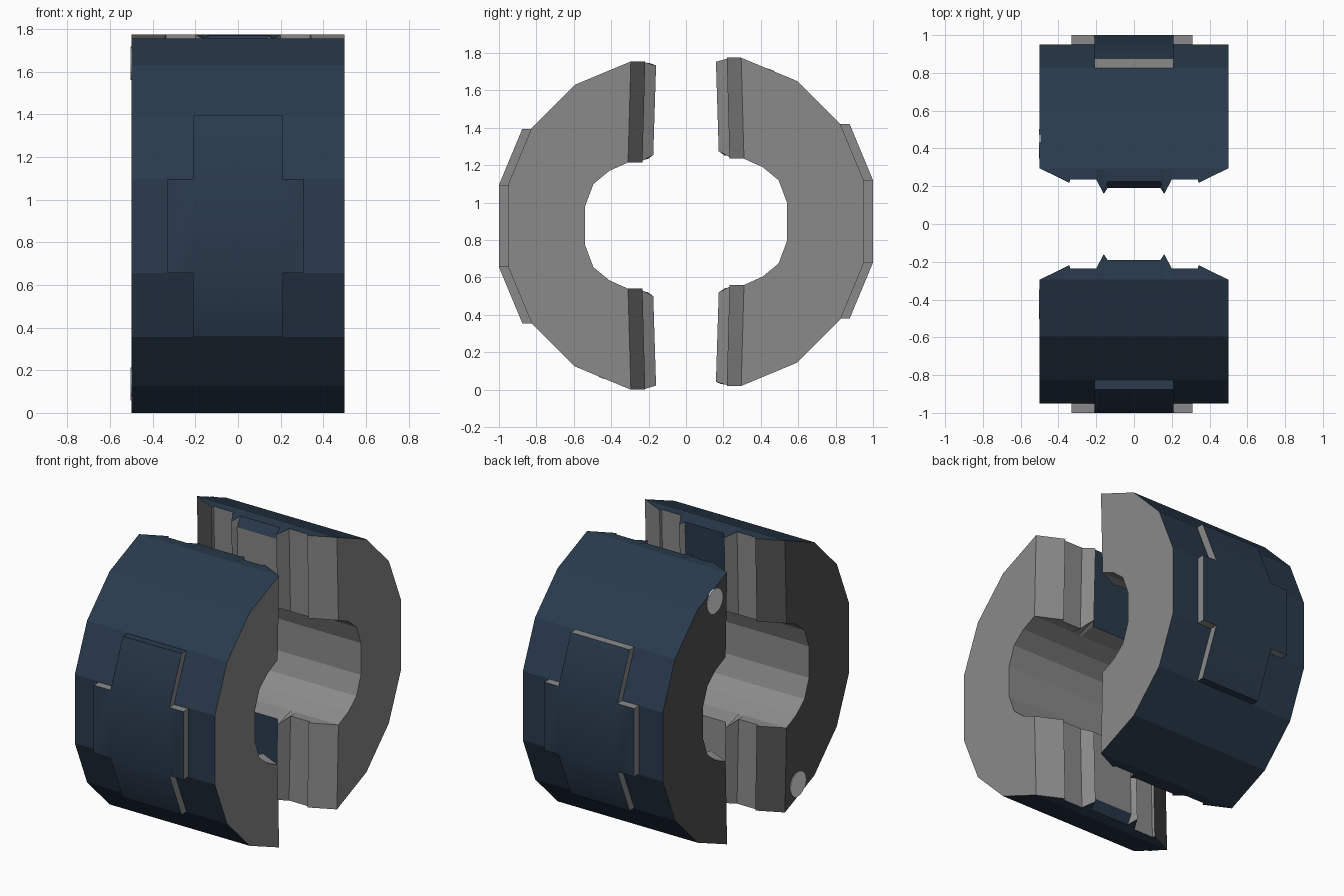
import bpy, bmesh, math
from mathutils import Matrix

if "Cube" in bpy.data.objects:
    bpy.data.objects.remove(bpy.data.objects["Cube"])


def material(name, rgb):
    m = bpy.data.materials.new(name)
    m.diffuse_color = (*rgb, 1)
    m.use_nodes = True
    m.node_tree.nodes["Principled BSDF"].inputs["Base Color"].default_value = m.diffuse_color
    return m


MATERIALS = [material("core grey", (0.255, 0.255, 0.255)),
             material("shell navy", (0.0225, 0.043, 0.074)),
             material("end dark grey", (0.085, 0.085, 0.085)),
             material("dot light grey", (0.9, 0.9, 0.9))]
GREY, NAVY, DARK, LIGHT = range(4)
MID = 0.8975   # height of the horizontal mirror line of the back half

# upper half of the outer and inner outlines (y, z)
OUTER = [(0.295, 1.775), (0.595, 1.65), (0.825, 1.42), (0.95, 1.12)]
INNER = [(0.31, 1.235), (0.41, 1.19), (0.495, 1.12), (0.54, 1.0)]
# mating face: (x, y) for the half x > 0, from the end to the middle
MATE = [(0.5, 0.295), (0.342, 0.218), (0.338, 0.235), (0.2, 0.235),
        (0.16, 0.16), (0.14, 0.19)]


def mirrored(pts):
    return [(y, 2 * MID - z) for y, z in pts]


def section(m):
    """Closed outline of the back half for a mating face at distance m."""
    k = max(0.0, min(1.0, (0.215 - m) / 0.055))
    top, low = 1.775 - 0.022 * k, 1.235 + 0.04 * k
    split = 1.71
    t = (top - split) / (top - low)
    mate = [(m + 0.015, low), (m + 0.015 * t, split), (m, top)]
    upper = mate + OUTER
    lower = mirrored(upper)[::-1]
    if m == MATE[-1][1]:   # the pocket has a sloping lip at the top
        upper[2] = (0.225, 1.77)
    return upper + lower + mirrored(INNER) + INNER[::-1]


def make_object(name, bm, turned):
    if turned:   # the front half is the back half turned about the x axis
        bm.transform(Matrix.Translation((0, 0, 1.775)) @ Matrix.Rotation(math.pi, 4, 'X'))
    me = bpy.data.meshes.new(name)
    bm.to_mesh(me)
    bm.free()
    for m in MATERIALS:
        me.materials.append(m)
    ob = bpy.data.objects.new(name, me)
    bpy.context.collection.objects.link(ob)


def half_ring(name, turned):
    bm = bmesh.new()
    stations = [(-x, m) for x, m in MATE] + list(reversed(MATE))
    rings = [[bm.verts.new((x, y, z)) for y, z in section(m)] for x, m in stations]
    n = len(rings[0])
    for s, (a, b) in enumerate(zip(rings, rings[1:])):
        pocket = s == len(MATE) - 1
        for i in range(n):
            j = (i + 1) % n
            f = bm.faces.new((a[i], a[j], b[j], b[i]))
            # outer shell, pocket lip at the top and whole panel at the bottom
            if 2 <= i <= 10 or (pocket and i in (1, 11, 12)):
                f.material_index = NAVY
            elif s == 0 and i in (0, 1, 11, 12):   # bevel beside the dark end
                f.material_index = DARK
    bm.faces.new(rings[0]).material_index = DARK
    bm.faces.new(rings[-1])
    bmesh.ops.remove_doubles(bm, verts=bm.verts, dist=0.0008)
    bmesh.ops.recalc_face_normals(bm, faces=bm.faces)
    make_object(name, bm, turned)


def end_dot(name, turned):
    """Thin light disc on the dark end."""
    bm = bmesh.new()
    bmesh.ops.create_cone(bm, cap_ends=True, segments=24, radius1=0.078, radius2=0.078,
                          depth=0.008, matrix=Matrix.Translation((-0.5, 0.425, 1.64))
                          @ Matrix.Rotation(math.pi / 2, 4, 'Y'))
    for f in bm.faces:
        f.material_index = LIGHT
    make_object(name, bm, turned)


def cross_plate(name, turned):
    """Raised cross-shaped plate wrapped over the outer facets."""
    xs = [-0.33, -0.21, 0.21, 0.31]
    rows = [(0.82, 0.875, 1.42), (0.94, 1.0, 1.12), (0.94, 1.0, 0.68), (0.82, 0.875, 0.38)]
    bm = bmesh.new()
    grid = [[bm.verts.new((x, y, z)) for x in xs] for y, _, z in rows]
    for r, c in [(0, 1), (1, 0), (1, 1), (1, 2), (2, 1)]:
        bm.faces.new((grid[r][c], grid[r][c + 1], grid[r + 1][c + 1], grid[r + 1][c]))
    bmesh.ops.delete(bm, geom=[v for v in bm.verts if not v.link_faces], context='VERTS')
    out = bmesh.ops.extrude_face_region(bm, geom=bm.faces[:])["geom"]
    lift = {z: top for _, top, z in rows}
    for g in out:
        if isinstance(g, bmesh.types.BMVert):
            g.co.y = min(lift.items(), key=lambda kv: abs(kv[0] - g.co.z))[1]
        elif isinstance(g, bmesh.types.BMFace):
            g.material_index = NAVY
            g.smooth = True
    bmesh.ops.recalc_face_normals(bm, faces=bm.faces)
    for e in bm.edges:
        e.smooth = all(f.smooth for f in e.link_faces)
    for f in bm.faces:   # the lowest rim is navy too
        if f.calc_center_median().z < 0.4:
            f.material_index = NAVY
    make_object(name, bm, turned)


for side, turned in (("back", False), ("front", True)):
    half_ring(side + "_half_ring", turned)
    end_dot(side + "_end_dot", turned)
    cross_plate(side + "_cross_plate", turned)
